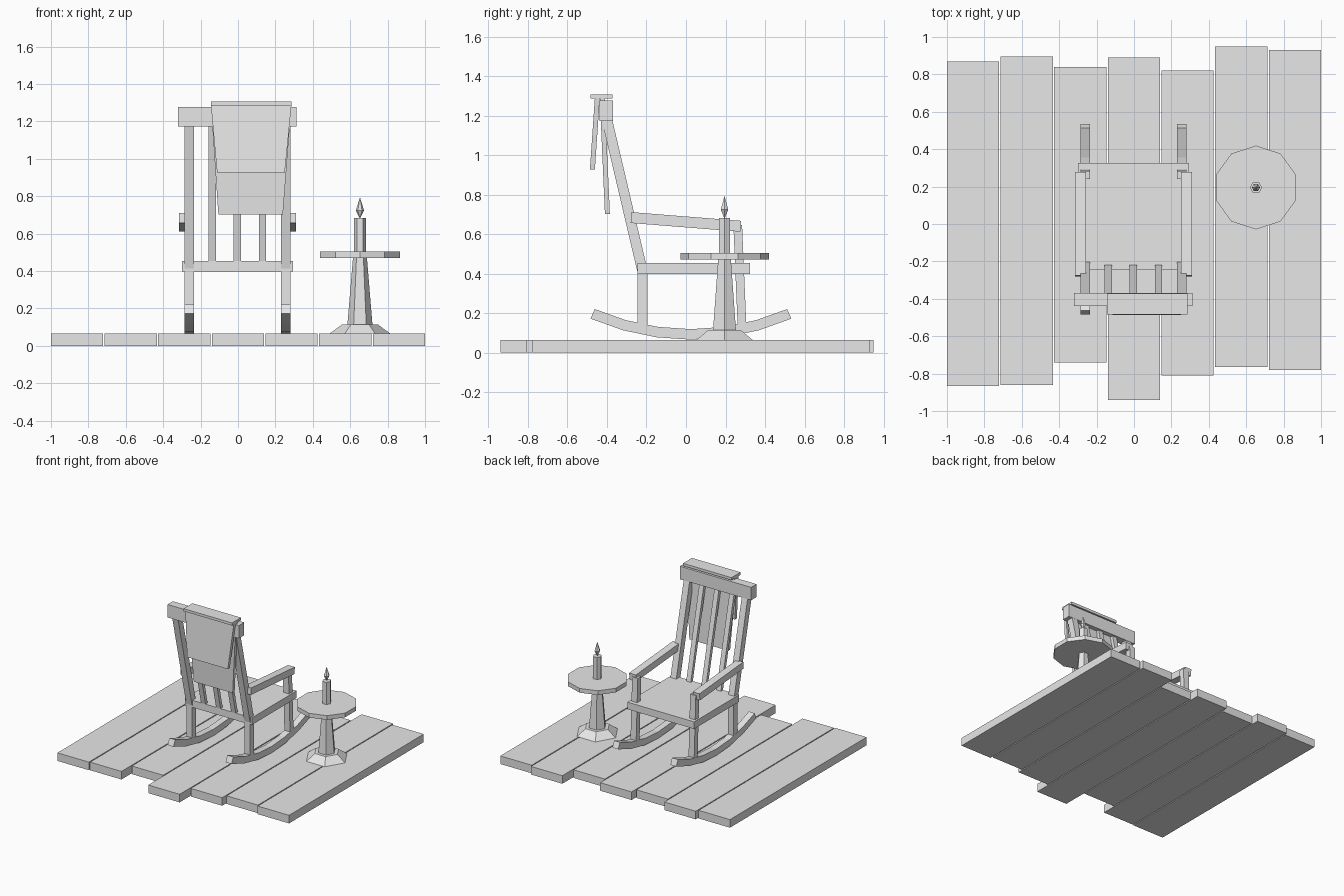
import bpy, bmesh, math
from mathutils import Vector

if "Cube" in bpy.data.objects:
    bpy.data.objects.remove(bpy.data.objects["Cube"])

grey = bpy.data.materials.new("plain_grey")
grey.diffuse_color = (0.8, 0.8, 0.8, 1)
grey.use_nodes = True
grey.node_tree.nodes["Principled BSDF"].inputs["Base Color"].default_value = grey.diffuse_color


def make(name, bm):
    bmesh.ops.recalc_face_normals(bm, faces=bm.faces[:])
    me = bpy.data.meshes.new(name)
    bm.to_mesh(me)
    bm.free()
    me.materials.append(grey)
    ob = bpy.data.objects.new(name, me)
    bpy.context.collection.objects.link(ob)
    return ob


def box(name, x0, x1, y0, y1, z0, z1):
    bm = bmesh.new()
    bmesh.ops.create_cube(bm, size=1)
    for v in bm.verts:
        v.co = ((x0, x1)[v.co.x > 0], (y0, y1)[v.co.y > 0], (z0, z1)[v.co.z > 0])
    return make(name, bm)


def loft(name, rings):
    """Closed solid through rings of equal point count."""
    bm = bmesh.new()
    vs = [[bm.verts.new(p) for p in r] for r in rings]
    n = len(vs[0])
    for a, b in zip(vs, vs[1:]):
        for i in range(n):
            j = (i + 1) % n
            bm.faces.new((a[i], a[j], b[j], b[i]))
    bm.faces.new(vs[0][::-1])
    bm.faces.new(vs[-1])
    return make(name, bm)


def beam(name, x, w, a, b, t):
    """Straight bar in the side plane, from a=(y,z) to b, thickness t."""
    a, b = Vector(a), Vector(b)
    d = (b - a).normalized()
    n = Vector((-d.y, d.x)) * t / 2
    return loft(name, [[(x + sx * w / 2, p.x + s * n.x, p.y + s * n.y)
                        for sx, s in ((-1, -1), (1, -1), (1, 1), (-1, 1))]
                       for p in (a, b)])


def turned(name, x, y, sides, profile, start=0.0):
    """Low-poly round part from (radius, z) pairs."""
    return loft(name, [[(x + r * math.cos(start + 2 * math.pi * i / sides),
                         y + r * math.sin(start + 2 * math.pi * i / sides), z)
                        for i in range(sides)] for r, z in profile])


# Floor planks of uneven length
ends = [(-0.865, 0.87), (-0.86, 0.895), (-0.74, 0.84), (-0.94, 0.89),
        (-0.81, 0.82), (-0.765, 0.95), (-0.78, 0.93)]
for i, (y0, y1) in enumerate(ends):
    x = -1 + i * 0.2868
    box(f"floor_plank_{i + 1}", x, x + 0.279, y0, y1, 0, 0.065)

# Chair sides: rocker, legs, back post, armrest
CX = -0.003
for side, s in (("left", -1), ("right", 1)):
    x = CX + s * 0.258
    rings = []
    for k in range(7):
        ang = math.radians(23.6) * (k - 3) / 3
        ring = []
        for r, dx in ((1.27, -1), (1.27, 1), (1.217, 1), (1.217, -1)):
            ring.append((x + dx * 0.026, 0.025 + r * math.sin(ang),
                         0.066 + 1.27 - r * math.cos(ang)))
        rings.append(ring)
    loft(f"rocker_{side}", rings)
    beam(f"back_leg_{side}", x, 0.05, (-0.22, 0.10), (-0.22, 0.42), 0.05)
    beam(f"front_leg_{side}", x, 0.05, (0.285, 0.10), (0.262, 0.645), 0.044)
    beam(f"back_post_{side}", x, 0.052, (-0.222, 0.42), (-0.405, 1.20), 0.052)
    beam(f"armrest_{side}", CX + s * 0.283, 0.06, (-0.278, 0.684), (0.277, 0.64), 0.055)

# Seat, slats and top rail
box("seat", CX - 0.297, CX + 0.297, -0.245, 0.325, 0.398, 0.455)
for i in (-1, 0, 1):
    beam(f"back_slat_{i + 2}", CX + i * 0.134, 0.04, (-0.226, 0.43), (-0.405, 1.20), 0.026)
box("top_rail", CX - 0.317, CX + 0.317, -0.438, -0.37, 1.172, 1.276)


# Blanket draped over the rail: top fold and two tapering flaps
def flap(name, y_top, y_low, z_low, x0, x1):
    t = 0.0125
    loft(name, [[(a, y - t, z), (b, y - t, z), (b, y + t, z), (a, y + t, z)]
                for a, b, y, z in ((-0.145, 0.286, y_top, 1.29), (x0, x1, y_low, z_low))])


box("blanket_fold", -0.145, 0.286, -0.484, -0.371, 1.286, 1.307)
flap("blanket_outer_flap", -0.449, -0.474, 0.927, -0.112, 0.25)
flap("blanket_inner_flap", -0.424, -0.398, 0.703, -0.105, 0.24)

# Side table
TX, TY = 0.652, 0.195
turned("table_base", TX, TY, 6, [(0.163, 0.065), (0.095, 0.115)])
turned("table_column", TX, TY, 6, [(0.067, 0.113), (0.037, 0.475)])
turned("table_top", TX, TY, 10, [(0.224, 0.471), (0.224, 0.505)], math.pi / 2)

# Candle and flame
turned("candle", TX, TY, 6, [(0.033, 0.505), (0.033, 0.683)])
turned("candle_flame", TX, TY, 6, [(0.002, 0.683), (0.022, 0.724), (0.0005, 0.793)])
